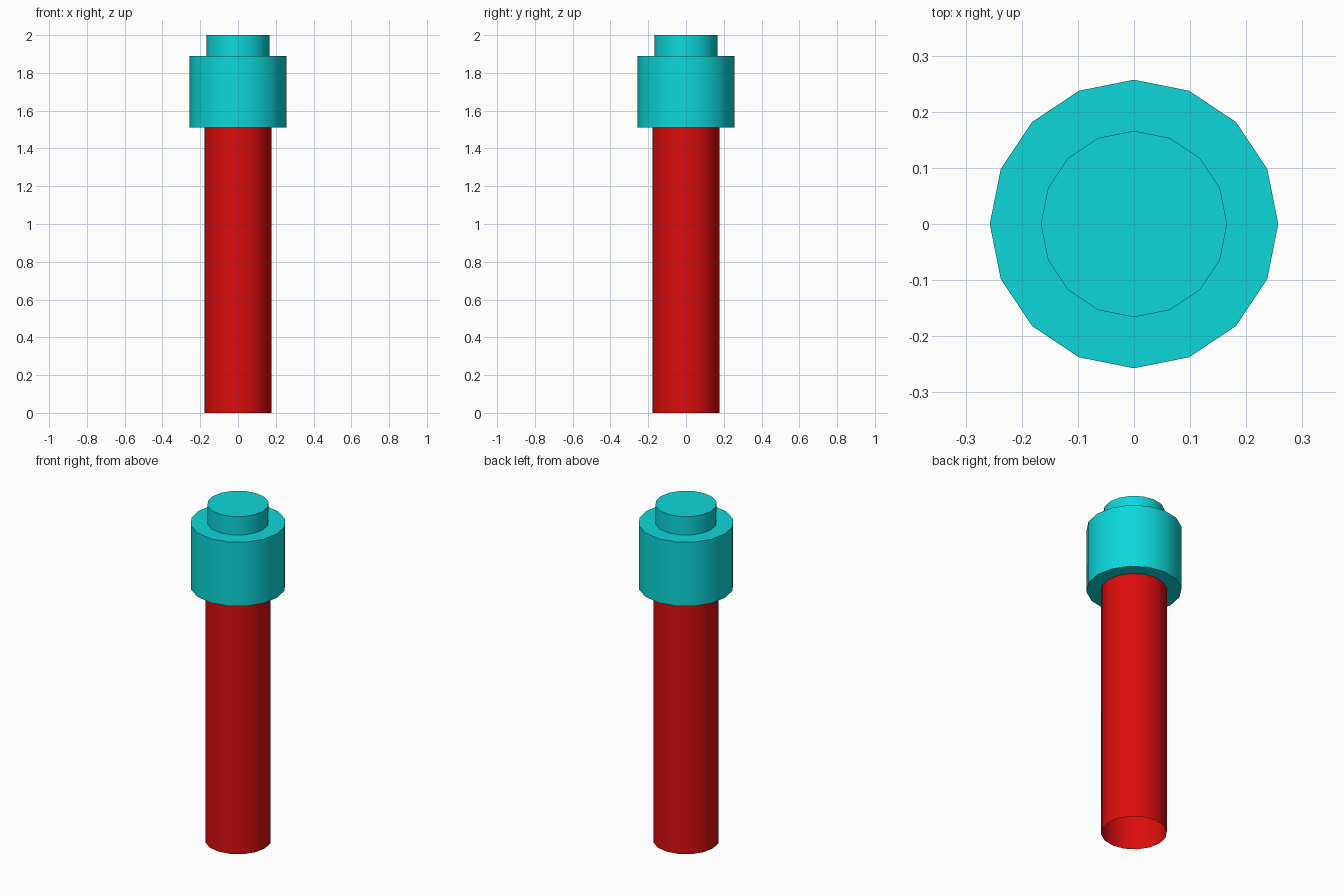
import bpy
import bmesh
import math

SIDES = 16

cube = bpy.data.objects.get("Cube")
if cube:
    bpy.data.objects.remove(cube, do_unlink=True)


def make_material(name, rgb):
    mat = bpy.data.materials.new(name)
    mat.use_nodes = True
    color = (*rgb, 1.0)
    mat.diffuse_color = color
    mat.node_tree.nodes["Principled BSDF"].inputs["Base Color"].default_value = color
    return mat


def lathe(name, profile, mat):
    """Turn a (radius, height) profile around z; radius 0 closes the end."""
    bm = bmesh.new()
    points = [bm.verts.new((r, 0, z)) for r, z in profile]
    edges = [bm.edges.new(pair) for pair in zip(points, points[1:])]
    bmesh.ops.spin(bm, geom=points + edges, cent=(0, 0, 0), axis=(0, 0, 1),
                   angle=math.tau, steps=SIDES, use_merge=True)
    bmesh.ops.remove_doubles(bm, verts=bm.verts, dist=0.0001)
    bmesh.ops.recalc_face_normals(bm, faces=bm.faces)
    # An open tube has no clear inside, so turn its walls outward
    wrong = [f for f in bm.faces
             if f.normal.xy.dot(f.calc_center_median().xy) < -0.001]
    bmesh.ops.reverse_faces(bm, faces=wrong)
    mesh = bpy.data.meshes.new(name)
    bm.to_mesh(mesh)
    bm.free()
    mesh.materials.append(mat)
    obj = bpy.data.objects.new(name, mesh)
    bpy.context.collection.objects.link(obj)
    bpy.ops.object.select_all(action='DESELECT')
    obj.select_set(True)
    bpy.context.view_layer.objects.active = obj
    bpy.ops.object.shade_smooth_by_angle(angle=math.radians(35))
    return obj


red = make_material("red", (0.7, 0.004, 0.004))
teal = make_material("turquoise", (0.004, 0.68, 0.7))

# Hollow shaft, open at the bottom
lathe("shaft", [(0.178, 0), (0.178, 1.51)], red)

# Wide collar with a flat top and underside
lathe("collar", [(0, 1.51), (0.257, 1.51), (0.257, 1.89), (0, 1.89)], teal)

# Short round stud on top of the collar
lathe("top_stud", [(0.166, 1.89), (0.166, 2.0), (0, 2.0)], teal)
